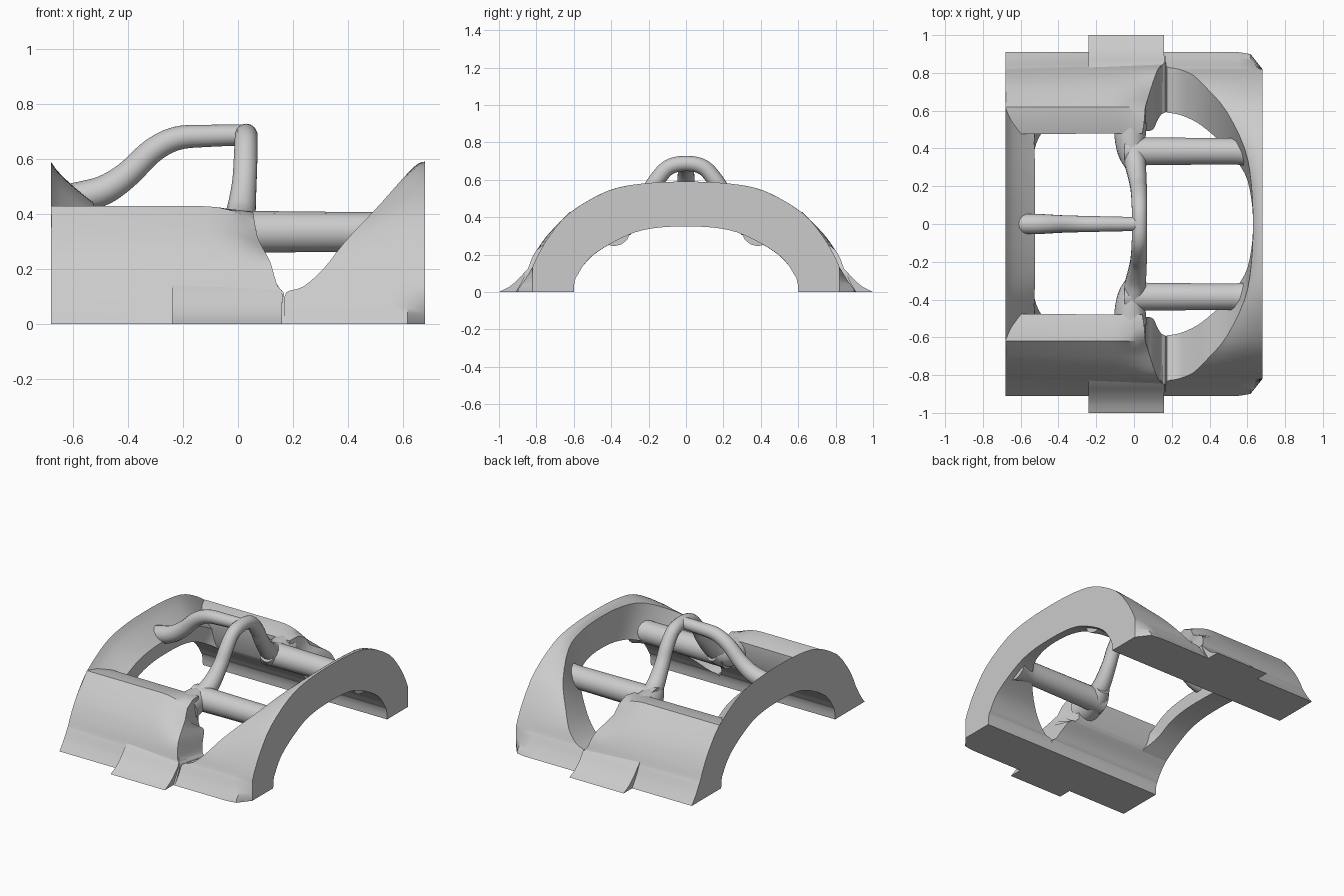
import bpy, bmesh, math
from mathutils import Vector

cube = bpy.data.objects.get("Cube")
if cube:
    bpy.data.objects.remove(cube, do_unlink=True)

grey = bpy.data.materials.new("light grey")
grey.use_nodes = True
colour = (0.6, 0.6, 0.6, 1)
grey.diffuse_color = colour
grey.node_tree.nodes["Principled BSDF"].inputs["Base Color"].default_value = colour


def finish(name, bm, angle=35):
    bmesh.ops.recalc_face_normals(bm, faces=bm.faces)
    me = bpy.data.meshes.new(name)
    bm.to_mesh(me)
    bm.free()
    me.materials.append(grey)
    ob = bpy.data.objects.new(name, me)
    bpy.context.collection.objects.link(ob)
    bpy.ops.object.select_all(action='DESELECT')
    ob.select_set(True)
    bpy.context.view_layer.objects.active = ob
    bpy.ops.object.shade_smooth_by_angle(angle=math.radians(angle))


def smooth(points, n):
    """Catmull-Rom resampling of tuples of any length."""
    out = []
    last = len(points) - 1
    for i in range(last):
        p = [points[max(0, min(last, i + k))] for k in (-1, 0, 1, 2)]
        for j in range(n):
            t = j / n
            out.append(tuple(
                b + t * (c - a) / 2 + t * t * (a - 2.5 * b + 2 * c - d / 2)
                + t ** 3 * (3 * (b - c) + d - a) / 2 for a, b, c, d in zip(*p)))
    return out + [tuple(points[-1])]


def shell(name, stations, side=1, nx=8, shape=None):
    """Thick sheet; station = outer y, z, inner y, z, x start, x end."""
    bm = bmesh.new()
    outer, inner = [], []
    for yo, zo, yi, zi, xa, xb in stations:
        ro, ri = [], []
        for k in range(nx + 1):
            s = k / nx
            x = xa + (xb - xa) * s
            o, i = (yo, max(zo, 0)), (yi, max(zi, 0))
            if shape:
                o = shape(x, s, o, i)
            ro.append(bm.verts.new((x, side * o[0], o[1])))
            ri.append(bm.verts.new((x, side * i[0], i[1])))
        outer.append(ro)
        inner.append(ri)
    m = len(stations) - 1
    for g in (outer, inner):
        for r in range(m):
            for k in range(nx):
                bm.faces.new((g[r][k], g[r][k + 1], g[r + 1][k + 1], g[r + 1][k]))
    for r in range(m):
        for k in (0, nx):
            bm.faces.new((outer[r][k], outer[r + 1][k], inner[r + 1][k], inner[r][k]))
    for r in (0, m):
        for k in range(nx):
            bm.faces.new((outer[r][k], outer[r][k + 1], inner[r][k + 1], inner[r][k]))
    finish(name, bm)


def tube(name, points, sides=14):
    """Round bar through points of x, y, z, radius."""
    path = smooth(points, 6)
    bm = bmesh.new()
    rings = []
    for n, p in enumerate(path):
        a, b = path[max(n - 1, 0)], path[min(n + 1, len(path) - 1)]
        d = (Vector(b[:3]) - Vector(a[:3])).normalized()
        ref = Vector((0, 1, 0)) if abs(d.x) > 0.5 else Vector((1, 0, 0))
        u = d.cross(ref).normalized()
        v = d.cross(u)
        rings.append([bm.verts.new(Vector(p[:3]) + p[3] * (
            u * math.cos(2 * math.pi * k / sides) + v * math.sin(2 * math.pi * k / sides)))
            for k in range(sides)])
    for r, q in zip(rings, rings[1:]):
        for k in range(sides):
            j = (k + 1) % sides
            bm.faces.new((r[k], r[j], q[j], q[k]))
    bm.faces.new(rings[0])
    bm.faces.new(rings[-1])
    finish(name, bm, 50)


# Arch cross-section: outer y, z, inner y, z, side panel end, end arch edge
END = 0.68
arch = [(.91, 0, .6, 0, .17, .17), (.865, .06, .598, .04, .17, .17),
        (.832, .115, .59, .075, .165, .175), (.82, .135, .58, .09, .145, .235),
        (.79, .2, .55, .14, .125, .31), (.73, .3, .5, .195, .1, .385),
        (.62, .425, .4, .26, .06, .49), (.42, .54, .27, .32, 0, .585),
        (.23, .58, .14, .345, 0, .62), (0, .59, 0, .35, 0, .63)]


def mirrored(half):
    return half + [(-a, b, -c, d, e, f) for a, b, c, d, e, f in half[-2::-1]]


# Full arch on the +x end: eased opening edge, flare narrowing at the end face
def narrow(x, s, o, i):
    limit = .92 - .1 * max(0, (x - .6) / (END - .6))
    k = .12 * (1 - s) ** 2 * min(1, max(0, o[1] - .2) / .25)
    y = o[0] + (i[0] - o[0]) * k
    return max(-limit, min(limit, y)), o[1] + (i[1] - o[1]) * k


half = [(a, b, c, d, f, END) for a, b, c, d, e, f in arch]
shell("end_arch", smooth(mirrored(half), 3), shape=narrow)


# Side panels: bulging towards the opening, flat ledge, rounded-off top corner
def droop(x, s, o, i):
    drop = max(0, x + .12) ** 2 * 2.2
    weight = max(0, 1 - abs(o[0] - .65) / .13)
    bulge = .025 * s * math.sin(math.pi * min(1, o[1] / .43))
    return o[0] + bulge, o[1] - drop * weight


panel = [(a, b, c, d, -END, e) for a, b, c, d, e, f in arch[:6]]
panel = smooth(panel + [(.62, .428, .492, .205, -END, .06)], 3)
panel += [(.55, .422, .487, .215, -END, .055), (.475, .4, .48, .225, -END, .045)]

# Thin foot tabs flowing out of the panel flare
tab = smooth([(1, 0, .75, 0, -.24, .16), (.945, .028, .75, .02, -.24, .16),
              (.895, .07, .75, .06, -.24, .16), (.855, .115, .75, .1, -.24, .16),
              (.81, .16, .75, .14, -.24, .13)], 3)


# Low arch on the -x end, its top sloping down towards the windows
def slope(x, s, o, i):
    k = 1 - .62 * s ** .8
    return i[0] + (o[0] - i[0]) * k, i[1] + (o[1] - i[1]) * k


half = [(a, b, c, d, -END, -.48 if b < .4 else -.525) for a, b, c, d, e, f in arch[5:]]
shell("sloped_arch", smooth(mirrored(half), 5), shape=slope)

for side, word in ((1, "back"), (-1, "front")):
    shell(word + "_side_panel", panel, side, 16, droop)
    shell(word + "_foot_tab", tab, side, 2)
    # Bars joining the panel, the hoop and the end arch
    tube(word + "_long_bar", [(-.05, side * .385, .335, .08), (.06, side * .385, .335, .076),
                              (.45, side * .385, .335, .072), (.56, side * .385, .335, .074),
                              (.64, side * .385, .335, .09)])
    tube(word + "_cross_arm", [(.01, side * .29, .37, .045), (-.01, side * .37, .338, .072),
                               (-.02, side * .44, .328, .082), (-.02, side * .53, .318, .09)])

# Raised hoop and the handle bar running down to the sloped arch
leg = [(-.005, .39, .345, .065), (.01, .3, .4, .055), (.022, .215, .5, .046),
       (.027, .165, .585, .044), (.029, .095, .665, .042)]
tube("hoop", leg + [(.03, 0, .687, .041)] + [(x, -y, z, r) for x, y, z, r in leg[::-1]])
tube("handle_bar", [(.04, 0, .687, .038), (-.1, 0, .684, .04), (-.22, 0, .675, .043),
                    (-.31, 0, .63, .045), (-.4, 0, .545, .048), (-.48, 0, .49, .053),
                    (-.56, 0, .465, .055), (-.64, 0, .455, .05)])
